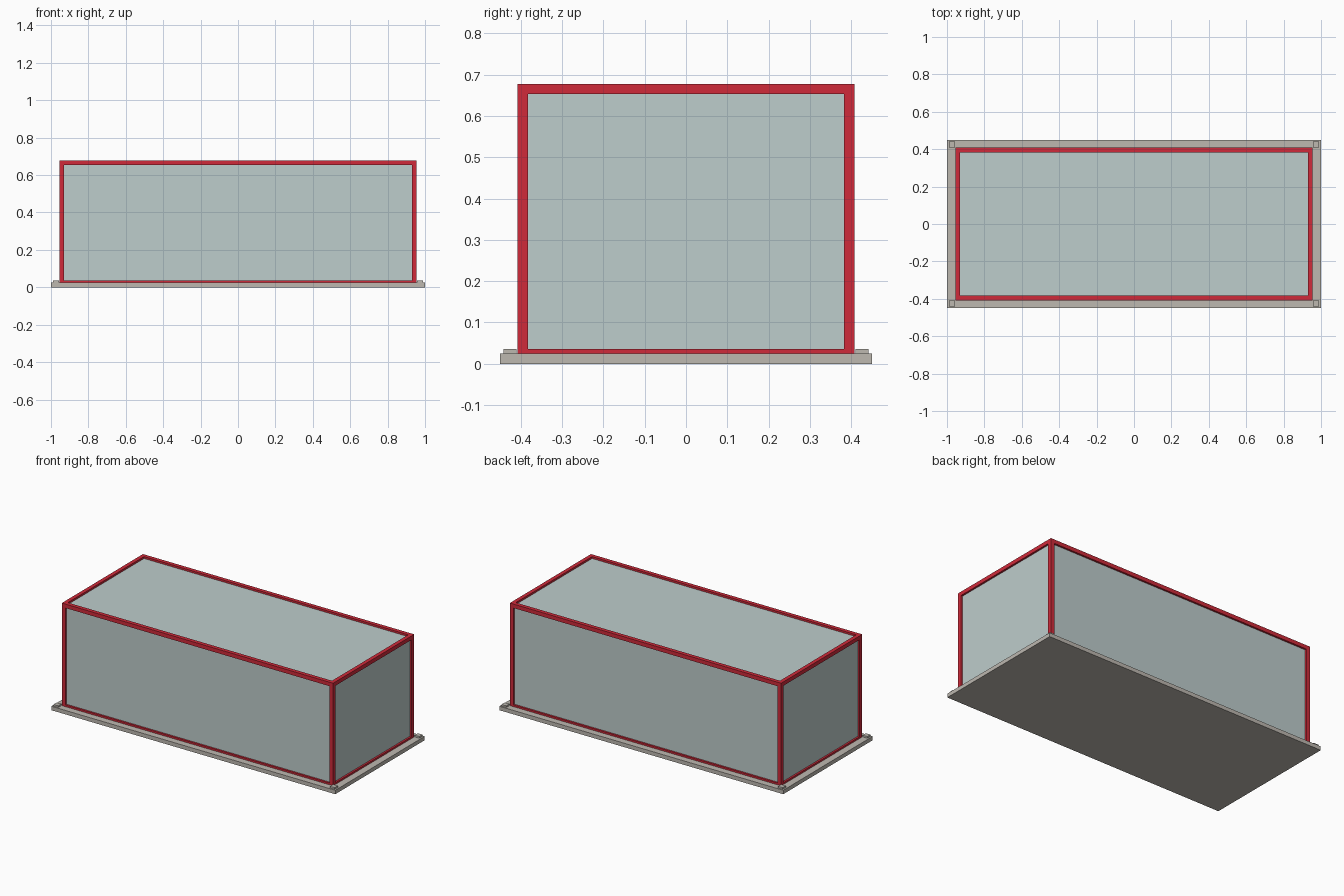
import bpy
from mathutils import Vector

cube = bpy.data.objects.get("Cube")
if cube:
    bpy.data.objects.remove(cube, do_unlink=True)


def material(name, rgb):
    linear = [((c / 255 + 0.055) / 1.055) ** 2.4 for c in rgb] + [1]
    mat = bpy.data.materials.new(name)
    mat.use_nodes = True
    mat.diffuse_color = linear
    mat.node_tree.nodes["Principled BSDF"].inputs["Base Color"].default_value = linear
    return mat


red = material("red frame", (208, 42, 58))
glass = material("pale glass", (190, 205, 204))
stone = material("warm grey stone", (189, 184, 176))


def box(name, low, high, mat):
    low, high = Vector(low), Vector(high)
    bpy.ops.mesh.primitive_cube_add(size=1, location=(low + high) / 2)
    obj = bpy.context.object
    obj.name = name
    obj.scale = high - low
    bpy.ops.object.transform_apply(location=False, rotation=False, scale=True)
    obj.data.materials.append(mat)
    return obj


X, Y = 0.955, 0.408          # outer half sizes of the frame
BASE, TOP = 0.025, 0.678     # frame bottom and top
BAR, SILL = 0.025, 0.036     # bar width and top of the bottom rails
RECESS = 0.012               # glass set back from the frame faces

# Base slab
box("base_slab", (-1, -0.45, 0), (1, 0.45, BASE), stone)

# Glass body, set back inside the frame
box("glass_body", (RECESS - X, RECESS - Y, BASE),
    (X - RECESS, Y - RECESS, TOP - RECESS), glass)

# Corner posts with small pads on the slab outside them
for sx, side in ((-1, "right"), (1, "left")):
    for sy, end in ((-1, "front"), (1, "back")):
        xs = sorted((sx * X, sx * (X - BAR)))
        ys = sorted((sy * Y, sy * (Y - BAR)))
        box(f"{end}_{side}_post", (xs[0], ys[0], BASE), (xs[1], ys[1], TOP), red)
        xs = sorted((sx * (X + 0.002), sx * 0.99))
        ys = sorted((sy * (Y + 0.002), sy * 0.442))
        box(f"{end}_{side}_pad", (xs[0], ys[0], BASE), (xs[1], ys[1], SILL), stone)

# Top and bottom rails between the posts
for level, z0, z1 in (("bottom", BASE, SILL), ("top", TOP - BAR, TOP)):
    for s, end in ((-1, "front"), (1, "back")):
        ys = sorted((s * Y, s * (Y - BAR)))
        box(f"{level}_{end}_rail", (BAR - X, ys[0], z0), (X - BAR, ys[1], z1), red)
    for s, side in ((-1, "right"), (1, "left")):
        xs = sorted((s * X, s * (X - BAR)))
        box(f"{level}_{side}_rail", (xs[0], BAR - Y, z0), (xs[1], Y - BAR, z1), red)
